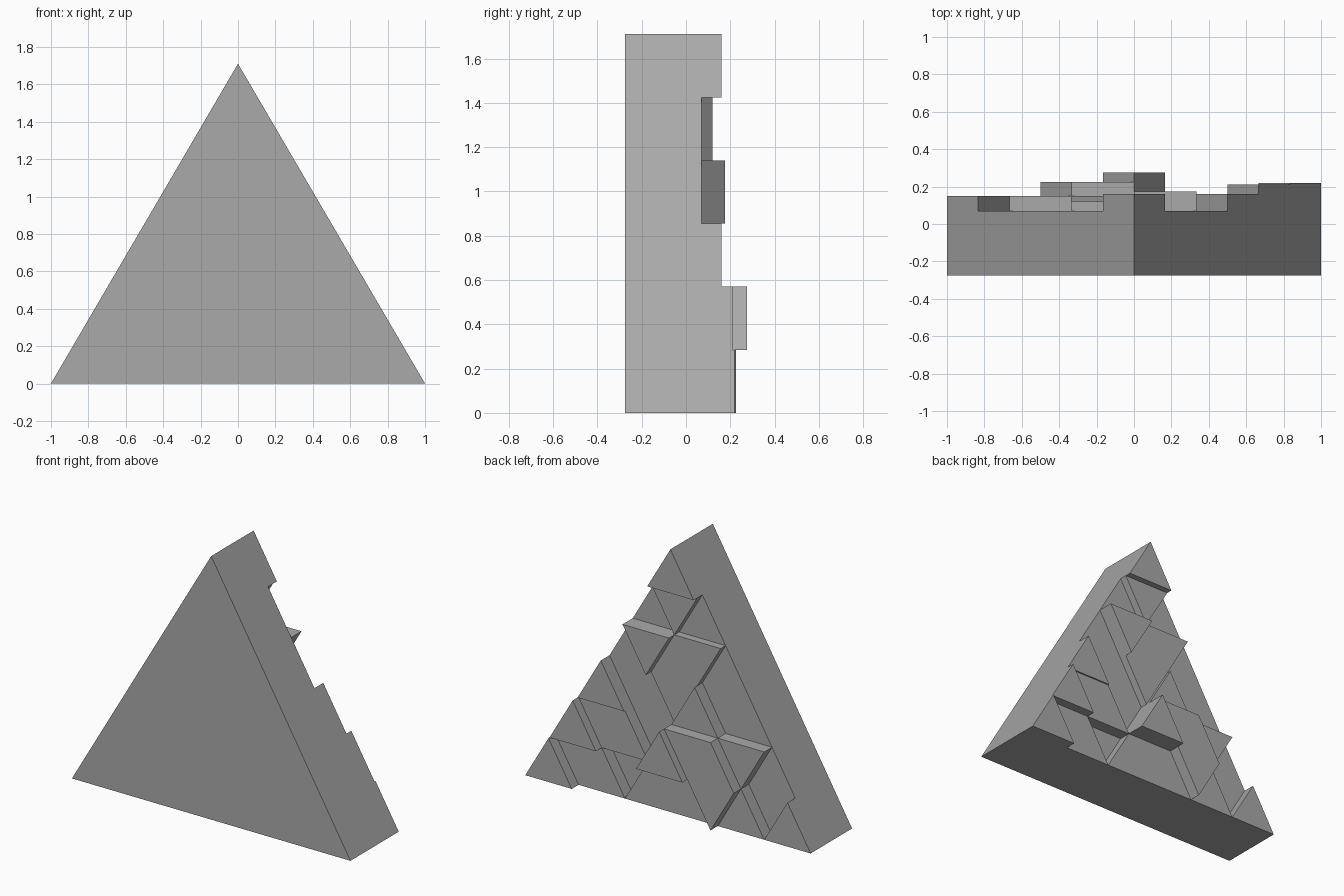
import bpy, bmesh

cube = bpy.data.objects.get("Cube")
if cube:
    bpy.data.objects.remove(cube, do_unlink=True)

ROW_H = 0.285      # height of one row of triangles
HALF = 1 / 6       # half the width of one triangle
FRONT, BASE = -0.275, 0.07

grey = bpy.data.materials.new("stone_grey")
grey.use_nodes = True
color = (0.4, 0.4, 0.4, 1)
grey.diffuse_color = color
grey.node_tree.nodes["Principled BSDF"].inputs["Base Color"].default_value = color


def add_prism(bm, outline, y0, y1):
    """Extrude an (x, z) outline from y0 to y1."""
    front = [bm.verts.new((x, y0, z)) for x, z in outline]
    back = [bm.verts.new((x, y1, z)) for x, z in outline]
    bm.faces.new(front)
    bm.faces.new(back[::-1])
    n = len(outline)
    for i in range(n):
        j = (i + 1) % n
        bm.faces.new((front[i], back[i], back[j], front[j]))


def finish(bm, name):
    bmesh.ops.recalc_face_normals(bm, faces=bm.faces)
    mesh = bpy.data.meshes.new(name)
    bm.to_mesh(mesh)
    bm.free()
    mesh.materials.append(grey)
    bpy.context.collection.objects.link(bpy.data.objects.new(name, mesh))


# Triangular slab
bm = bmesh.new()
add_prism(bm, [(-1, 0), (1, 0), (0, 6 * ROW_H)], FRONT, BASE)
finish(bm, "triangle_slab")

# Back depth of each tile, rows from the bottom, tiles from -x to +x
LEVELS = [
    [0.15, BASE, 0.15, 0.225, 0.15, 0.15, 0.15, BASE, 0.15, 0.15, 0.22],
    [BASE, 0.15, 0.225, 0.225, 0.275, BASE, 0.15, 0.15, 0.21],
    [BASE, BASE, 0.15, 0.12, BASE, BASE, 0.16],
    [BASE, 0.12, 0.12, 0.175, BASE],
    [BASE, 0.12, BASE],
    [0.16],
]

# Raised tiles, alternately pointing up and down along each row
for row, depths in enumerate(LEVELS):
    bm = bmesh.new()
    low, high = row * ROW_H, (row + 1) * ROW_H
    for i, depth in enumerate(depths):
        if depth <= BASE:
            continue
        x = -1 + (row + i + 1) * HALF
        flat, tip = (low, high) if i % 2 == 0 else (high, low)
        add_prism(bm, [(x - HALF, flat), (x + HALF, flat), (x, tip)], BASE, depth)
    finish(bm, f"raised_tiles_row_{row + 1}")
